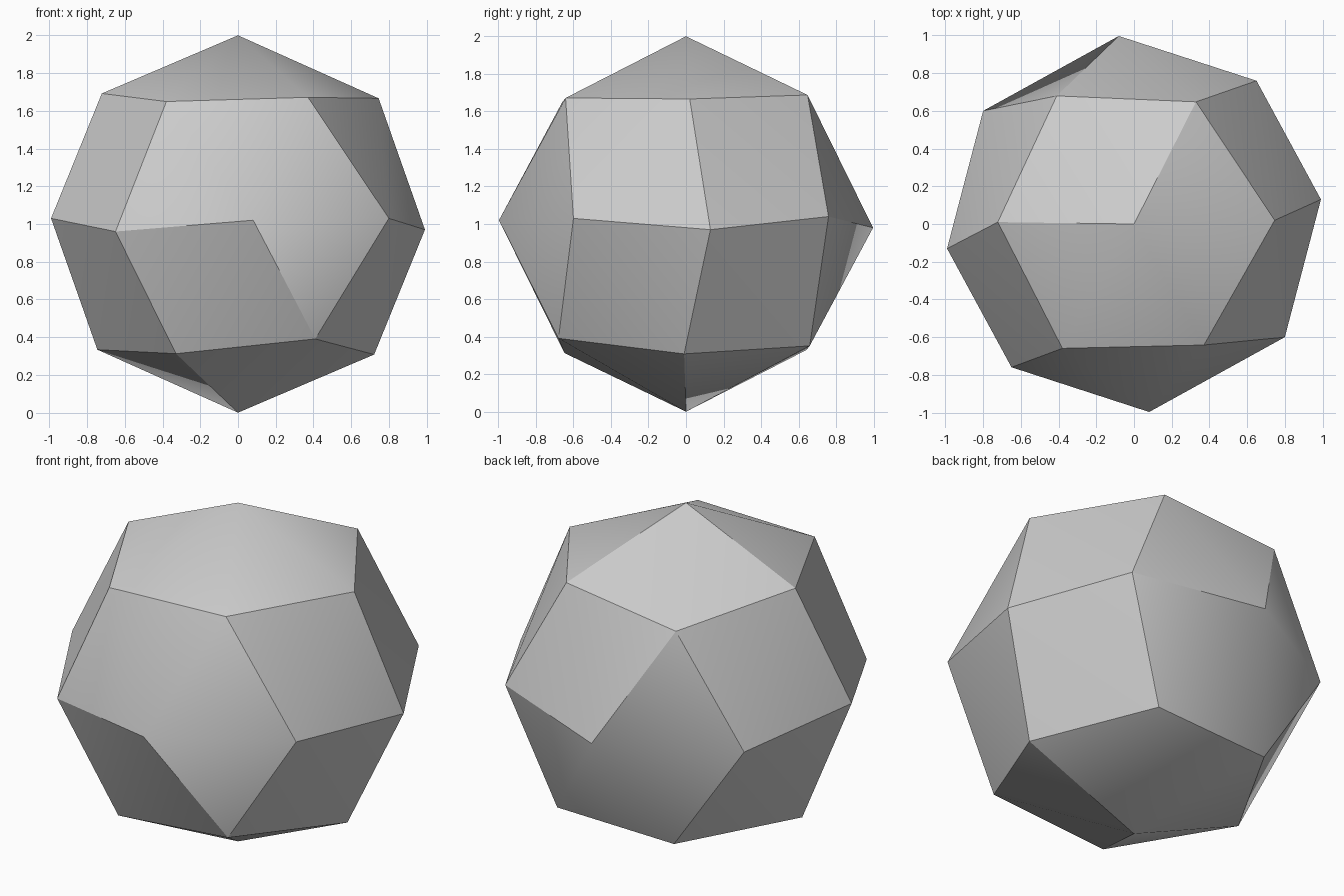
import bpy
import bmesh
import math
from mathutils import Vector

cube = bpy.data.objects.get("Cube")
if cube:
    bpy.data.objects.remove(cube, do_unlink=True)

# Corner directions for half of the ball; every corner has an exact opposite
TOP = [(0, 0, 1)]
UPPER_RING = [(-0.41, 0.68, 0.61), (0.33, 0.65, 0.69), (0.75, 0.02, 0.67),
              (0.37, -0.64, 0.67), (-0.38, -0.66, 0.65), (-0.72, 0.01, 0.69)]
GIRDLE = [(0.08, -0.99, 0.02), (0.80, -0.60, 0.03),
          (0.99, 0.13, -0.03), (0.65, 0.76, 0.04)]

# Faceted ball: hull of the mirrored corners on a unit sphere
bm = bmesh.new()
for corner in TOP + UPPER_RING + GIRDLE:
    direction = Vector(corner).normalized()
    for side in (1, -1):
        bm.verts.new(direction * side + Vector((0, 0, 1)))
bmesh.ops.convex_hull(bm, input=bm.verts[:])
bmesh.ops.recalc_face_normals(bm, faces=bm.faces[:])

mesh = bpy.data.meshes.new("faceted_ball")
bm.to_mesh(mesh)
bm.free()
ball = bpy.data.objects.new("faceted_ball", mesh)
bpy.context.collection.objects.link(ball)

# Plain grey surface
grey = bpy.data.materials.new("stone_grey")
grey.use_nodes = True
colour = (0.6, 0.6, 0.6, 1)
grey.diffuse_color = colour
grey.node_tree.nodes["Principled BSDF"].inputs["Base Color"].default_value = colour
mesh.materials.append(grey)

# Soft shading within the shallow facets, crisp on the steeper edges
bpy.ops.object.select_all(action='DESELECT')
ball.select_set(True)
bpy.context.view_layer.objects.active = ball
bpy.ops.object.shade_smooth_by_angle(angle=math.radians(30))
